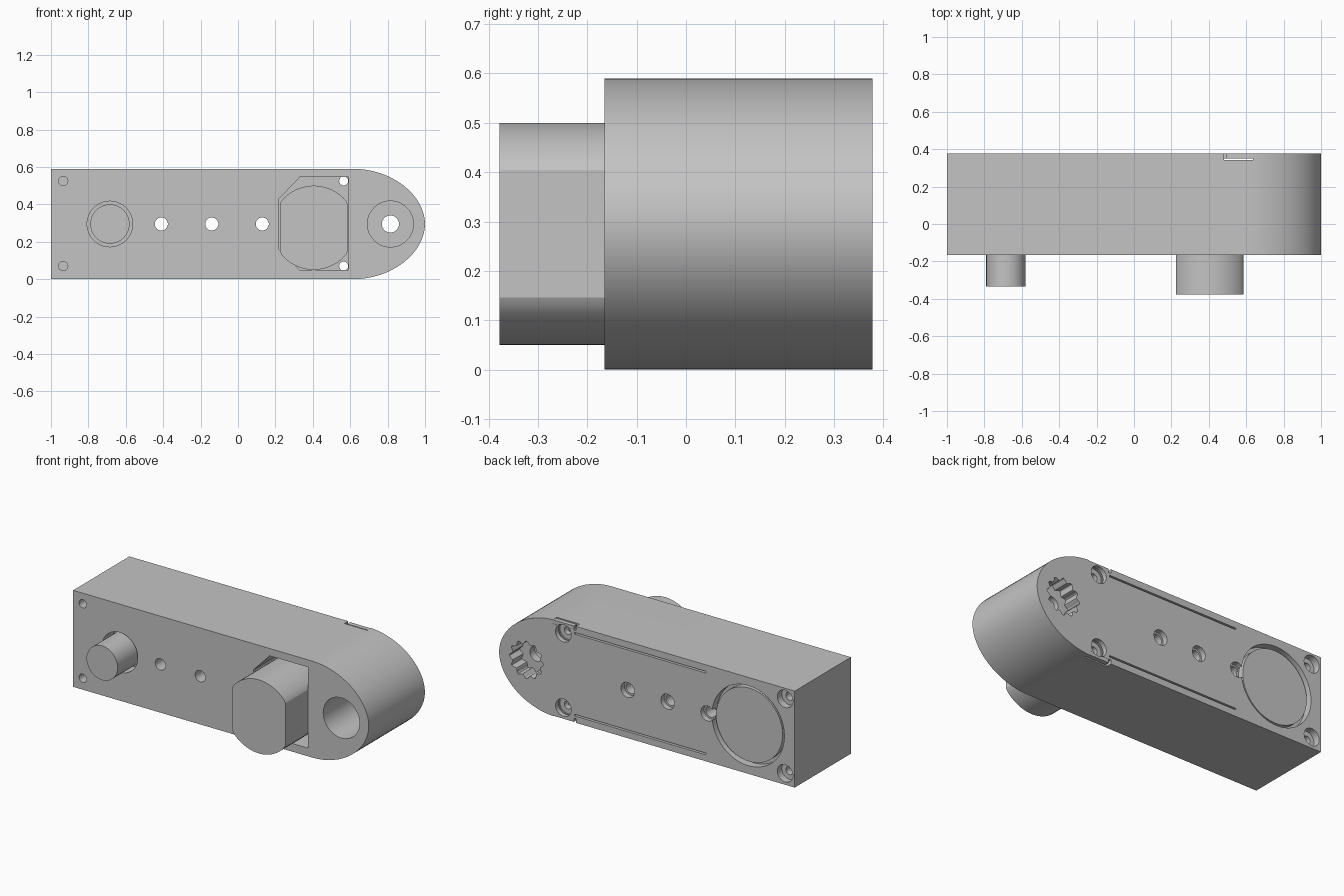
import bpy, bmesh
from math import sin, cos, pi, radians

if "Cube" in bpy.data.objects:
    bpy.data.objects.remove(bpy.data.objects["Cube"])

grey = bpy.data.materials.new("plain grey")
grey.use_nodes = True
grey.diffuse_color = (0.55, 0.55, 0.55, 1)
grey.node_tree.nodes["Principled BSDF"].inputs["Base Color"].default_value = (0.55, 0.55, 0.55, 1)

FRONT, BACK = -0.165, 0.378
MID, TOP = 0.295, 0.59


def prism(name, points, y0, y1):
    """Extrude an (x, z) outline from y0 to y1."""
    bm = bmesh.new()
    near = [bm.verts.new((x, y0, z)) for x, z in points]
    far = [bm.verts.new((x, y1, z)) for x, z in points]
    bm.faces.new(near)
    bm.faces.new(far[::-1])
    n = len(points)
    for i in range(n):
        j = (i + 1) % n
        bm.faces.new((near[i], far[i], far[j], near[j]))
    bmesh.ops.recalc_face_normals(bm, faces=bm.faces)
    mesh = bpy.data.meshes.new(name)
    bm.to_mesh(mesh)
    bm.free()
    obj = bpy.data.objects.new(name, mesh)
    bpy.context.collection.objects.link(obj)
    mesh.materials.append(grey)
    return obj


def circle(x, z, r, n=40):
    return [(x + r * cos(2 * pi * i / n), z + r * sin(2 * pi * i / n)) for i in range(n)]


def rect(x0, x1, z0, z1):
    return [(x0, z0), (x1, z0), (x1, z1), (x0, z1)]


def cut(target, points, y0, y1):
    """Subtract an extruded outline and drop the cutter."""
    cutter = prism("cutter", points, y0, y1)
    cutter.hide_render = True
    mod = target.modifiers.new("cut", "BOOLEAN")
    mod.operation = "DIFFERENCE"
    mod.solver = "EXACT"
    mod.object = cutter
    bpy.context.view_layer.objects.active = target
    bpy.ops.object.modifier_apply(modifier=mod.name)
    bpy.data.objects.remove(cutter)


# Housing: a straight bar with a rounded nose
nose = []
for i in range(33):
    a = -pi / 2 + pi * i / 32
    s = 1 if a >= 0 else -1
    nose.append((0.62 + 0.38 * max(cos(a), 0) ** 1.04, MID + s * MID * abs(sin(a)) ** 1.04))
housing = prism("housing", [(-1, 0)] + nose + [(-1, TOP)], FRONT, BACK)

# Motor window in the front
window = [(0.22, 0.16), (0.33, 0.05), (0.59, 0.05), (0.59, 0.545), (0.33, 0.545), (0.22, 0.43)]
cut(housing, window, -0.2, 0.30)

# Nose bore, axle hole and toothed socket
cut(housing, circle(0.815, MID, 0.123, 48), -0.2, 0.23)
cut(housing, circle(0.815, MID, 0.046, 32), 0.1, 0.3)
socket = []
for i in range(96):
    a = 2 * pi * i / 96
    r = 0.105 + 0.01 * cos(12 * a)
    socket.append((0.815 + r * cos(a), MID + r * sin(a)))
cut(housing, socket, 0.278, 0.4)

# Shaft clearance in the front and round cap recess in the back
cut(housing, circle(-0.685, MID, 0.122), -0.2, -0.06)
cut(housing, circle(-0.685, MID, 0.245, 64), 0.33, 0.4)

# Row of through holes, wider at the back
for x in (-0.41, -0.14, 0.13):
    cut(housing, circle(x, MID, 0.035, 24), -0.2, 0.4)
    cut(housing, circle(x, MID, 0.046, 24), 0.345, 0.4)

# Screw holes, lid seams and clip notches, top and bottom
for z, edge, out in ((0.525, 0.565, 0.65), (0.07, 0.025, -0.06)):
    cut(housing, circle(-0.935, z, 0.025, 24), -0.2, 0.0)
    cut(housing, circle(-0.935, z, 0.025, 24), 0.2, 0.4)
    cut(housing, circle(0.565, z, 0.024, 24), 0.2, 0.4)
    for x in (-0.935, 0.565):
        cut(housing, circle(x, z, 0.053, 32), 0.335, 0.4)
    seam = 0.545 if z > MID else 0.045
    cut(housing, rect(-0.40, 0.49, seam - 0.005, seam + 0.005), 0.35, 0.4)
    cut(housing, rect(0.48, 0.635, min(edge, out), max(edge, out)), 0.341, 0.4)

# Thin gap behind the clips
cut(housing, rect(0.48, 0.635, -0.02, 0.62), 0.341, 0.349)

# Clip tabs
clips = [prism("upper_clip", rect(0.495, 0.635, 0.555, 0.588), 0.349, BACK - 0.001),
         prism("lower_clip", rect(0.495, 0.635, 0.002, 0.035), 0.349, BACK - 0.001)]
for clip, z in zip(clips, (0.525, 0.07)):
    cut(clip, circle(0.565, z, 0.053, 32), 0.3, 0.4)

# Motor can: a round body with flattened sides
side = 0.18
can = [(min(max(x, 0.405 - side), 0.405 + side), z) for x, z in circle(0.405, 0.275, 0.225, 72)]
motor = prism("motor", can, -0.378, 0.31)

# Output shaft and back cap
shaft = prism("output_shaft", circle(-0.685, MID, 0.105), -0.335, -0.05)
cap = prism("back_cap", circle(-0.685, MID, 0.225, 64), 0.32, 0.366)

# Smooth curves, sharp edges
bpy.ops.object.select_all(action="DESELECT")
for obj in (housing, motor, shaft, cap):
    obj.select_set(True)
bpy.context.view_layer.objects.active = housing
bpy.ops.object.shade_smooth_by_angle(angle=radians(25))
